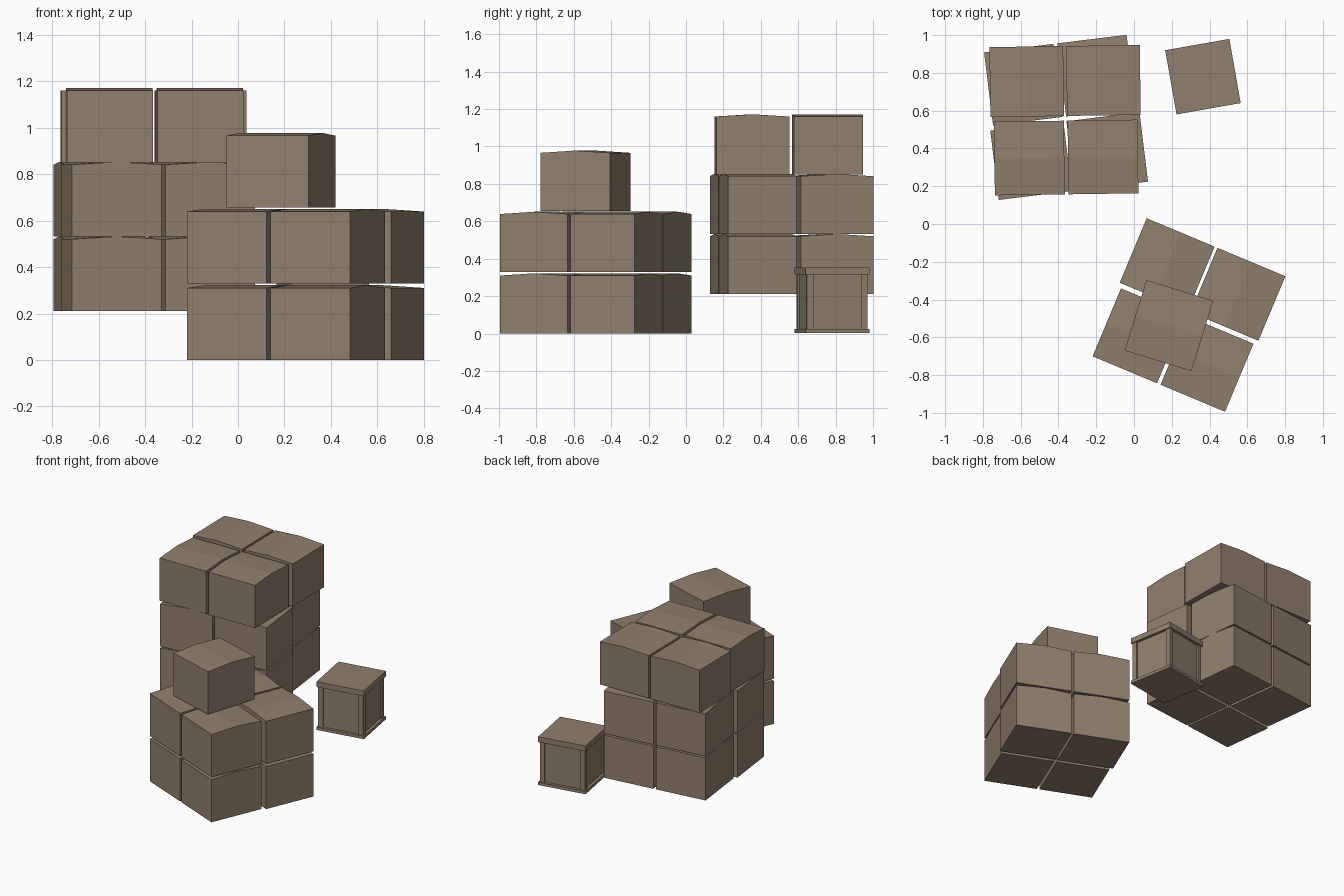
import bpy, bmesh, math
from mathutils import Matrix, Vector

if "Cube" in bpy.data.objects:
    bpy.data.objects.remove(bpy.data.objects["Cube"])

card = bpy.data.materials.new("cardboard brown")
card.diffuse_color = (0.28, 0.215, 0.15, 1)
card.use_nodes = True
card.node_tree.nodes["Principled BSDF"].inputs["Base Color"].default_value = card.diffuse_color

LONG, SHORT = 0.39, 0.37        # box footprint
EDGE, RIDGE = 0.31, 0.322       # side height and raised lid fold


def finish(name, bm, loc, deg):
    bmesh.ops.recalc_face_normals(bm, faces=bm.faces)
    me = bpy.data.meshes.new(name)
    bm.to_mesh(me)
    bm.free()
    me.materials.append(card)
    ob = bpy.data.objects.new(name, me)
    ob.location = loc
    ob.rotation_euler[2] = math.radians(deg)
    bpy.context.collection.objects.link(ob)
    return ob


def carton(name, loc, deg):
    """Box with a slightly bulging lid, folded along its short direction."""
    bm = bmesh.new()
    a, b = LONG / 2, SHORT / 2
    profile = [(-a, 0), (a, 0), (a, EDGE), (0, RIDGE), (-a, EDGE)]
    face = bm.faces.new([bm.verts.new((x, -b, z)) for x, z in profile])
    ext = bmesh.ops.extrude_face_region(bm, geom=[face])
    moved = [v for v in ext["geom"] if isinstance(v, bmesh.types.BMVert)]
    bmesh.ops.translate(bm, verts=moved, vec=(0, SHORT, 0))
    finish(name, bm, loc, deg)


def layer(name, x, y, z, deg):
    """Four cartons: one pair lengthwise, the other pair turned a quarter."""
    turn = Matrix.Rotation(math.radians(deg), 3, 'Z')
    slots = [(-0.203, 0.202, 0), (0.203, 0.202, 0),
             (-0.195, -0.203, 90), (0.195, -0.203, 90)]
    for i, (u, v, extra) in enumerate(slots):
        p = turn @ Vector((u, v, 0)) + Vector((x, y, z))
        carton(f"{name}_box_{i + 1}", p, deg + extra)


# front stack
layer("front_stack_lower", 0.285, -0.48, 0.0, -22.7)
layer("front_stack_upper", 0.285, -0.48, 0.329, -22.7)
carton("front_stack_top_box", (0.185, -0.538, 0.656), 72.8)

# rear stack, alternate layers turned half round
layer("rear_stack_lower", -0.368, 0.56, 0.21, 187)
layer("rear_stack_middle", -0.368, 0.56, 0.531, 187)
layer("rear_stack_upper", -0.362, 0.555, 0.85, 0.8)


def block(bm, cx, cy, z0, z1, sx, sy):
    m = Matrix.Translation((cx, cy, (z0 + z1) / 2)) @ Matrix.Diagonal((sx, sy, z1 - z0, 1))
    bmesh.ops.create_cube(bm, size=1, matrix=m)


# small crate: base, lid, panels and corner posts
CRATE, ANGLE = (0.365, 0.78, 0), 10
for name, z0, z1, size in [("crate_base", 0.003, 0.024, 0.345),
                           ("crate_panels", 0.024, 0.315, 0.305),
                           ("crate_lid", 0.315, 0.354, 0.345)]:
    bm = bmesh.new()
    block(bm, 0, 0, z0, z1, size, size)
    finish(name, bm, CRATE, ANGLE)
bm = bmesh.new()
for sx in (-1, 1):
    for sy in (-1, 1):
        block(bm, sx * 0.147, sy * 0.147, 0.024, 0.315, 0.034, 0.034)
finish("crate_posts", bm, CRATE, ANGLE)
